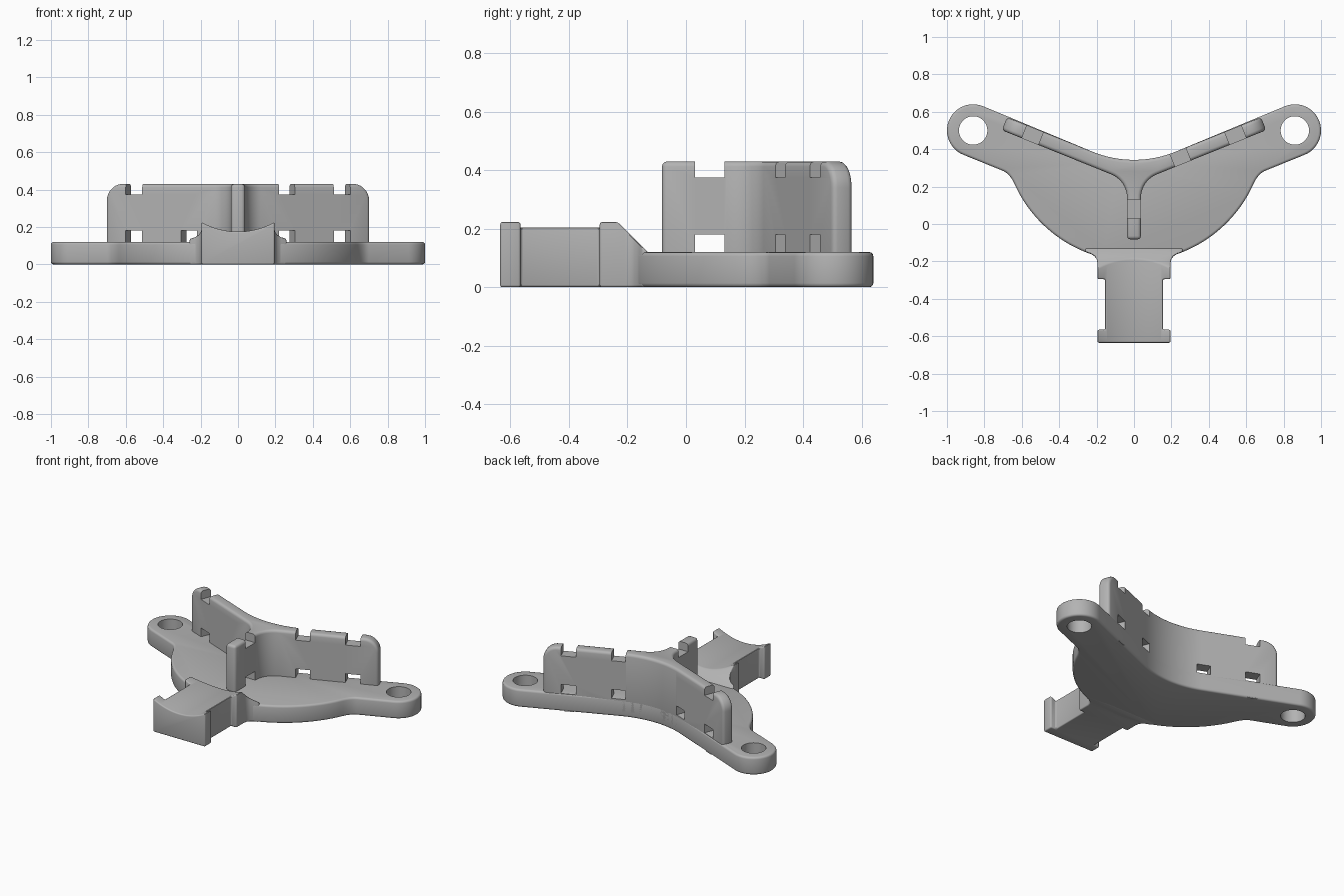
import bpy, bmesh
from math import radians, sin, cos
from mathutils import Vector, Matrix

cube = bpy.data.objects.get("Cube")
if cube:
    bpy.data.objects.remove(cube, do_unlink=True)

grey = bpy.data.materials.new("matte grey")
grey.use_nodes = True
GREY = (0.45, 0.45, 0.45, 1)
grey.diffuse_color = GREY
grey.node_tree.nodes["Principled BSDF"].inputs["Base Color"].default_value = GREY


def arc(cx, cy, r, a0, a1, n):
    angles = [radians(a0 + (a1 - a0) * i / n) for i in range(n + 1)]
    return [(cx + r * cos(a), cy + r * sin(a)) for a in angles]


def blend(a, b, c, n=6):
    a, b, c = Vector(a), Vector(b), Vector(c)
    steps = [i / n for i in range(n + 1)]
    return [tuple(a * (1 - t) ** 2 + b * 2 * t * (1 - t) + c * t * t) for t in steps]


def mirrored(half):
    return half + [(-x, y) for x, y in reversed(half) if x > 0.001]


def prism(name, outline, low, high, matrix=None):
    """Extrude a flat outline between two heights."""
    bm = bmesh.new()
    face = bm.faces.new([bm.verts.new((x, y, low)) for x, y in outline])
    top = bmesh.ops.extrude_face_region(bm, geom=[face])["geom"]
    verts = [v for v in top if isinstance(v, bmesh.types.BMVert)]
    bmesh.ops.translate(bm, verts=verts, vec=(0, 0, high - low))
    if matrix:
        bm.transform(matrix)
    bmesh.ops.recalc_face_normals(bm, faces=bm.faces)
    mesh = bpy.data.meshes.new(name)
    bm.to_mesh(mesh)
    bm.free()
    mesh.materials.append(grey)
    obj = bpy.data.objects.new(name, mesh)
    bpy.context.collection.objects.link(obj)
    return obj


def box(name, x0, x1, y0, y1, z0, z1, matrix=None):
    return prism(name, [(x0, y0), (x1, y0), (x1, y1), (x0, y1)], z0, z1, matrix)


def apply(obj, mod):
    bpy.ops.object.select_all(action='DESELECT')
    bpy.context.view_layer.objects.active = obj
    obj.select_set(True)
    bpy.ops.object.modifier_apply(modifier=mod.name)


def cut(obj, cutter):
    cutter.hide_render = True
    mod = obj.modifiers.new("cut", 'BOOLEAN')
    mod.operation, mod.solver, mod.object = 'DIFFERENCE', 'EXACT', cutter
    apply(obj, mod)
    bpy.data.objects.remove(cutter, do_unlink=True)


def round_edges(obj, width, angle=35):
    mod = obj.modifiers.new("round", 'BEVEL')
    mod.width, mod.segments = width, 3
    mod.limit_method, mod.angle_limit = 'ANGLE', radians(angle)
    apply(obj, mod)


def smooth(obj):
    bpy.ops.object.select_all(action='DESELECT')
    bpy.context.view_layer.objects.active = obj
    obj.select_set(True)
    bpy.ops.object.shade_smooth_by_angle(angle=radians(32))


TILT = 22                      # angle of the two wall arms
PLATE = 0.12                   # plate thickness
TOP = 0.43                     # wall height
THICK = 0.075                  # wall thickness
back_arc = arc(0, 0.93, 0.587, TILT - 90, -90, 12)

# Base plate with two screw ears
front_arc = arc(0, 0.5, 0.7, -90, -25.8, 28)
neck = blend(front_arc[-1], (0.66, 0.268), (0.70, 0.284))
ear = arc(0.86, 0.5, 0.14, TILT - 90, TILT + 90, 24)
plate = prism("base_plate", mirrored(front_arc + neck[1:] + ear + back_arc), 0, PLATE)
round_edges(plate, 0.014)
for side in (1, -1):
    cut(plate, prism("hole_cutter", arc(side * 0.86, 0.5, 0.076, 0, 352.5, 47), -0.1, 0.3))
smooth(plate)

# Y-shaped wall: two tilted arms and a centre leg
tilt = Matrix.Rotation(radians(TILT), 4, 'Z')
arm_frame = Matrix.Translation((*back_arc[0], 0)) @ tilt
ARM = 0.495
end_front = arm_frame @ Vector((ARM, -THICK, 0))
end_back = arm_frame @ Vector((ARM, 0, 0))
fillet = arc(0.172, 0.14, 0.135, 180, TILT + 90, 10)
half = [(0.037, -0.082)] + fillet + [end_front.xy[:], end_back.xy[:]] + back_arc
wall = prism("cable_wall", mirrored(half), 0.02, TOP)

flip = Matrix.Scale(-1, 4, (1, 0, 0))
frames = (arm_frame, flip @ arm_frame)
upright = Matrix.Rotation(radians(90), 4, 'X')
R = 0.09
corner = arc(ARM - R, TOP - R, R, 0, 90, 10) + [(ARM - R, TOP + 0.1), (ARM + 0.1, TOP + 0.1),
                                               (ARM + 0.1, TOP - R)]
for frame in frames:
    cut(wall, prism("corner_cutter", corner, -0.05, 0.15, frame @ upright))
round_edges(wall, 0.018)

# Top notches and low windows
for low, high in ((PLATE - 0.001, 0.18), (0.375, 0.6)):
    for frame in frames:
        for start, stop in ((-0.03, 0.06), (0.285, 0.38)):
            cut(wall, box("slot_cutter", start, stop, -0.15, 0.05, low, high, frame))
    cut(wall, box("slot_cutter", -0.1, 0.1, 0.03, 0.132, low, high))
smooth(wall)

# Small tabs on the back edge below the outer windows
for frame, side in zip(frames, ("left", "right")):
    box(side + "_edge_tab", 0.30, 0.36, -0.03, 0, 0, 0.04, frame)

# Front cradle: flanged block with a saddle top and a ramp down to the plate
flare = blend((0.195, -0.21), (0.195, -0.165), (0.26, -0.15), 4)
cradle = prism("front_cradle", mirrored(
    [(0.195, -0.635), (0.195, -0.565), (0.155, -0.565), (0.155, -0.295), (0.195, -0.295)]
    + flare + [(0.26, -0.11)]), 0, 0.24)
cut(cradle, prism("saddle_cutter", arc(0, 0.575, 0.4, 0, 357, 119), -1, 1, upright))
ramp = [(-0.33, 0.32), (-0.10, 0.09), (0, 0.09), (0, 0.32)]
cycle = Matrix(((0, 0, 1, 0), (1, 0, 0, 0), (0, 1, 0, 0), (0, 0, 0, 1)))
cut(cradle, prism("ramp_cutter", ramp, -0.5, 0.5, cycle))
round_edges(cradle, 0.016)
smooth(cradle)
